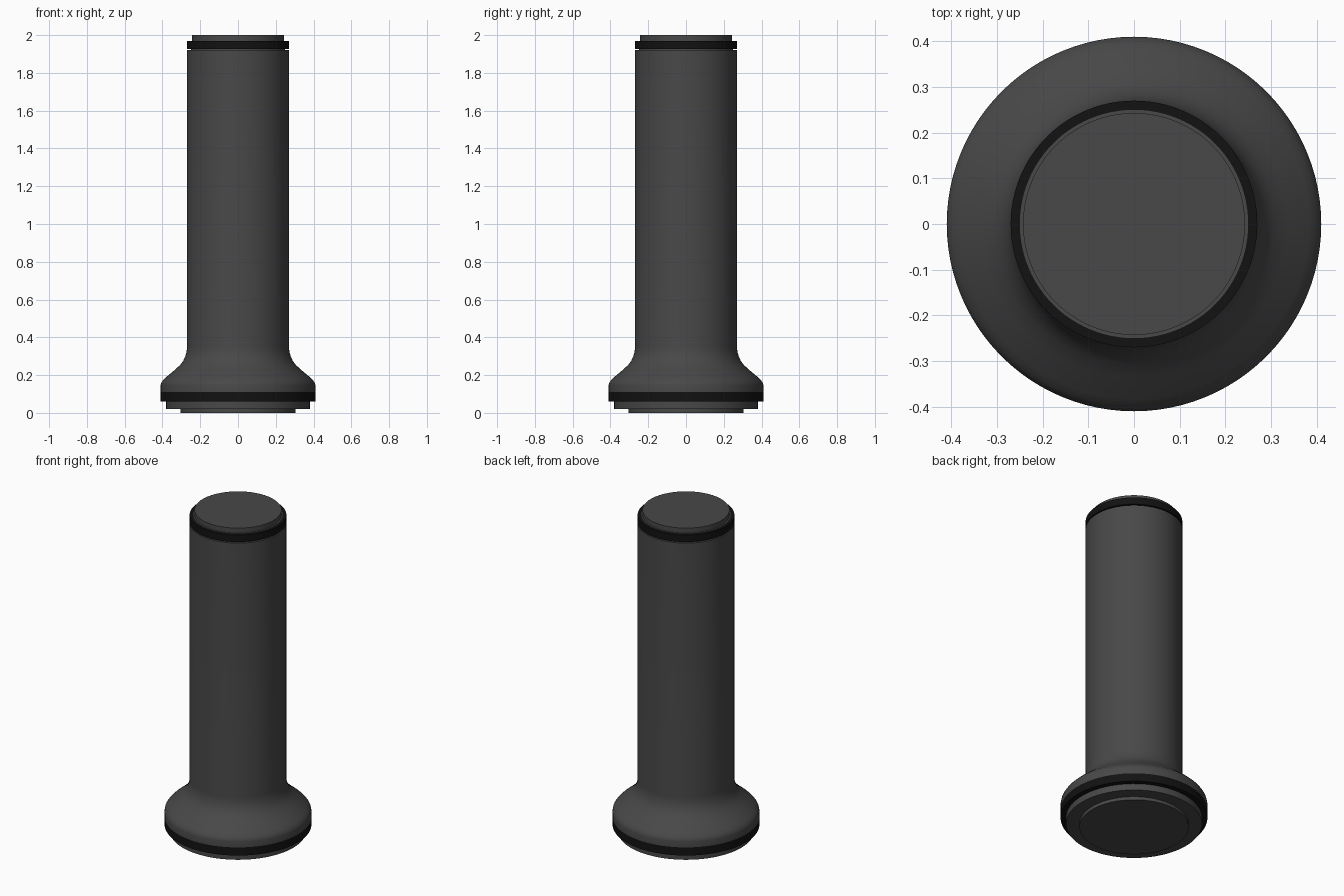
import bpy, bmesh, math

if "Cube" in bpy.data.objects:
    bpy.data.objects.remove(bpy.data.objects["Cube"])

SIDES = 96


def material(name, v):
    m = bpy.data.materials.new(name)
    m.diffuse_color = (v, v, v, 1)
    m.use_nodes = True
    m.node_tree.nodes["Principled BSDF"].inputs["Base Color"].default_value = m.diffuse_color
    return m


def lathe(name, profile, mat, closed=False):
    """Revolve (radius, height) points around z; open profiles run bottom to top and get end caps."""
    bm = bmesh.new()
    rings = []
    for r, z in profile:
        rings.append([bm.verts.new((r * math.cos(a), r * math.sin(a), z))
                      for a in (2 * math.pi * i / SIDES for i in range(SIDES))])
    pairs = list(zip(rings, rings[1:]))
    if closed:
        pairs.append((rings[-1], rings[0]))
    else:
        bm.faces.new(rings[0][::-1])
        bm.faces.new(rings[-1])
    for a, b in pairs:
        for i in range(SIDES):
            j = (i + 1) % SIDES
            bm.faces.new((a[i], a[j], b[j], b[i]))
    bmesh.ops.recalc_face_normals(bm, faces=bm.faces)
    me = bpy.data.meshes.new(name)
    bm.to_mesh(me)
    bm.free()
    ob = bpy.data.objects.new(name, me)
    bpy.context.collection.objects.link(ob)
    me.materials.append(mat)
    bpy.ops.object.select_all(action='DESELECT')
    ob.select_set(True)
    bpy.context.view_layer.objects.active = ob
    bpy.ops.object.shade_smooth_by_angle(angle=math.radians(30))
    return ob


grey = material("dark_grey", 0.065)
black = material("black", 0.006)

# Stepped foot, flared base, straight grip, seam and top seat in one turned piece
lathe("handle_body", [
    (0.305, 0.0), (0.305, 0.02), (0.38, 0.02), (0.38, 0.11), (0.41, 0.11),
    (0.41, 0.145), (0.407, 0.158), (0.398, 0.172), (0.383, 0.187),
    (0.335, 0.227), (0.307, 0.253), (0.29, 0.275), (0.279, 0.3),
    (0.272, 0.325), (0.27, 0.35), (0.27, 1.92), (0.25, 1.92),
    (0.25, 1.97), (0.243, 1.97), (0.243, 2.0)], grey)

# Black bands around the base and the top
for name, inner, outer, low, high in (
        ("base_band", 0.38, 0.41, 0.06, 0.11),
        ("top_band", 0.25, 0.27, 1.927, 1.97)):
    lathe(name, [(inner, low), (outer, low), (outer, high), (inner, high)], black, closed=True)
